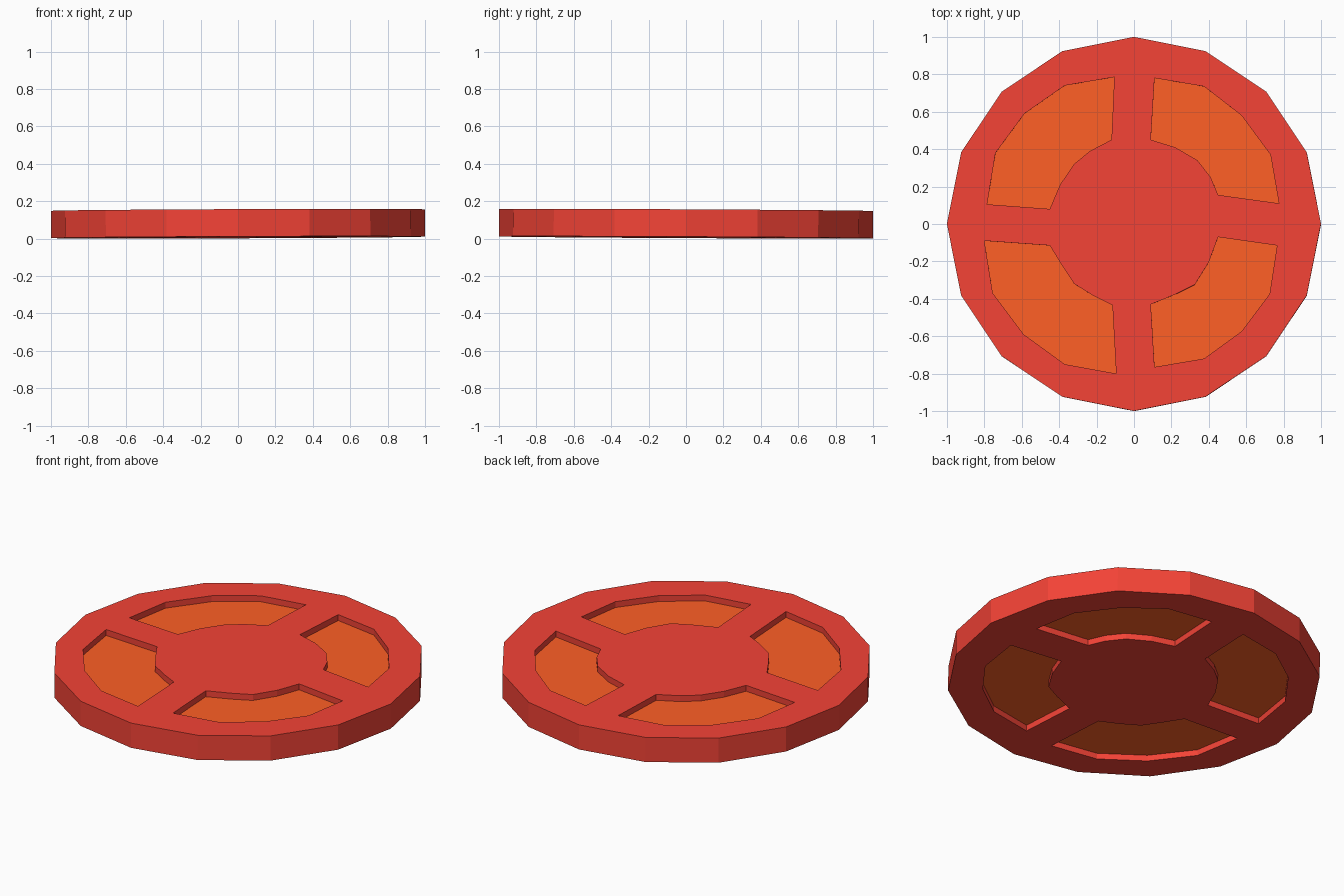
import bpy, bmesh, math
from mathutils import Vector, Matrix

if "Cube" in bpy.data.objects:
    bpy.data.objects.remove(bpy.data.objects["Cube"])

THICK, MID = 0.146, 0.0795


def material(name, rgb):
    m = bpy.data.materials.new(name)
    m.diffuse_color = (*rgb, 1)
    m.use_nodes = True
    m.node_tree.nodes["Principled BSDF"].inputs["Base Color"].default_value = m.diffuse_color
    return m


def plate(name, loops, thickness, mat, rim=True):
    """Fill the outline loops (later loops are holes) and thicken evenly."""
    bm = bmesh.new()
    edges = []
    for loop in loops:
        vs = [bm.verts.new((x, y, 0)) for x, y in loop]
        edges += [bm.edges.new((v, vs[i - 1])) for i, v in enumerate(vs)]
    bmesh.ops.triangle_fill(bm, use_beauty=True, edges=edges, normal=Vector((0, 0, 1)))
    bm.normal_update()
    bmesh.ops.reverse_faces(bm, faces=[f for f in bm.faces if f.normal.z < 0])
    me = bpy.data.meshes.new(name)
    bm.to_mesh(me)
    bm.free()
    # very slight lean of the whole disc
    tilt = Matrix(((1, 0, 0, 0), (0, 1, 0, 0), (0.004, -0.005, 1, MID), (0, 0, 0, 1)))
    me.transform(tilt)
    me.materials.append(mat)
    ob = bpy.data.objects.new(name, me)
    bpy.context.collection.objects.link(ob)
    s = ob.modifiers.new("thickness", 'SOLIDIFY')
    s.thickness, s.offset, s.use_rim = thickness, 0, rim
    return ob


red = material("red", (0.904, 0.056, 0.037))
orange = material("orange", (1.0, 0.115, 0.019))

# Hand-cut window outlines, one per quadrant
windows = [
    [(.11, .78), (.375, .735), (.575, .58), (.73, .37), (.775, .11),
     (.45, .155), (.41, .25), (.34, .34), (.22, .41), (.09, .45)],
    [(-.105, .785), (-.37, .74), (-.585, .59), (-.74, .38), (-.785, .105),
     (-.45, .08), (-.395, .21), (-.32, .32), (-.235, .39), (-.12, .45)],
    [(-.80, -.09), (-.755, -.37), (-.59, -.59), (-.37, -.75), (-.095, -.80),
     (-.115, -.435), (-.215, -.385), (-.32, -.32), (-.395, -.205), (-.45, -.115)],
    [(.11, -.765), (.375, -.72), (.575, -.575), (.725, -.375), (.765, -.115),
     (.45, -.07), (.40, -.205), (.325, -.325), (.225, -.375), (.09, -.43)],
]

# Sixteen-sided disc with four windows
circle = [(math.cos(i * math.pi / 8), math.sin(i * math.pi / 8)) for i in range(16)]
plate("disc_body", [circle] + windows, THICK, red)

# Recessed coloured panels
for i, w in enumerate(windows):
    plate(f"panel_{i + 1}", [w], 0.076, orange, rim=False)
